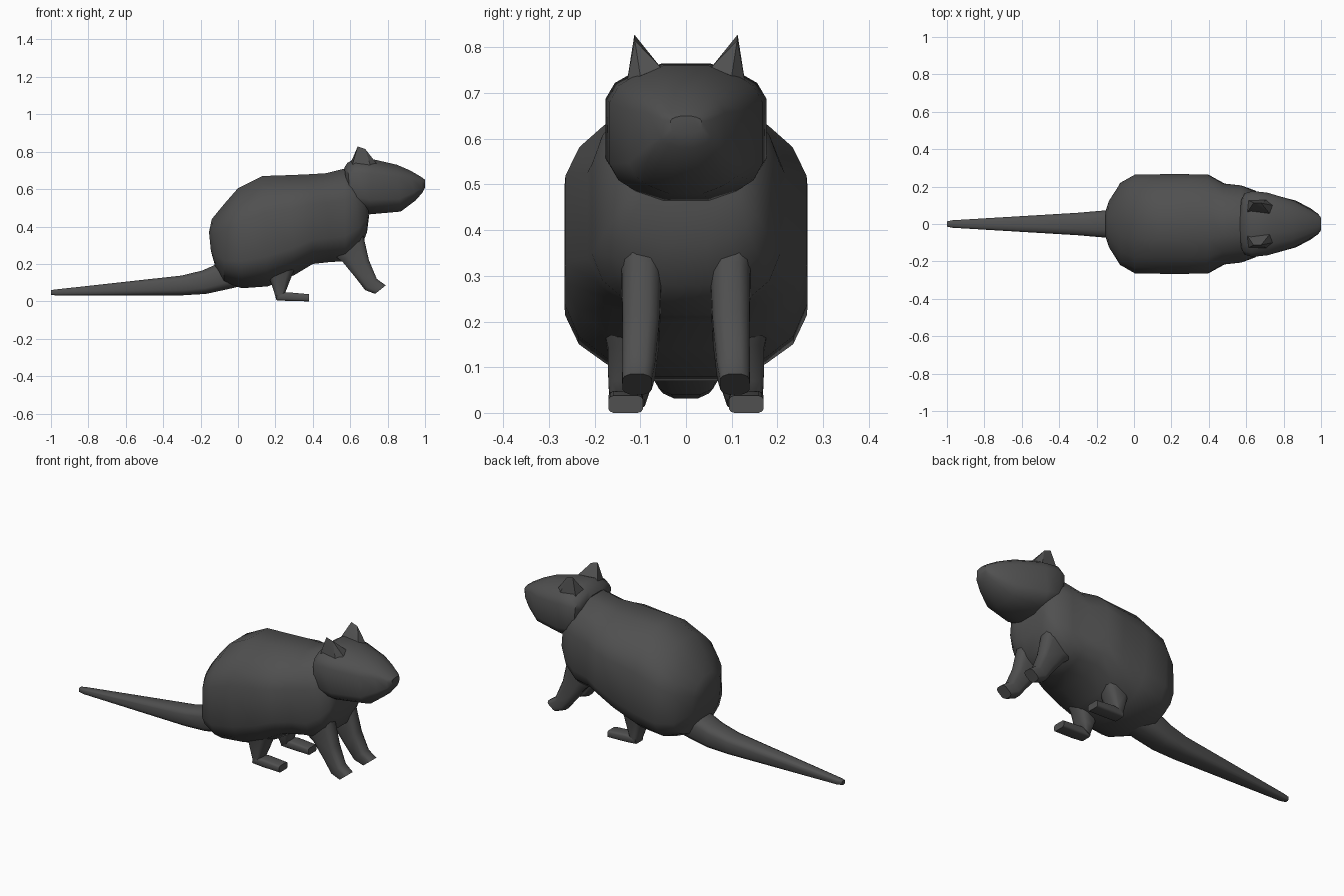
import bpy, bmesh, math

grey = bpy.data.materials.new("dark grey fur")
grey.diffuse_color = (0.08, 0.08, 0.08, 1)


def section(top, low=None):
    """Full cross-section from its upper and lower right quadrants."""
    low = low or top
    return (top + [(-a, b) for a, b in reversed(top)] +
            [(-a, -b) for a, b in low] + [(a, -b) for a, b in reversed(low)])


LOW = [(1, .46), (.885, .70), (.66, .86), (.3, 1)]
BODY = section([(1, .33), (.885, .59), (.68, .79), (.3, 1)], LOW)
HEAD = section(LOW)
LIMB = section([(1, .5), (.84, .80), (.45, 1)])
FOOT = section([(1, .55), (.9, .85), (.7, 1)])


def finish(bm, name, angle=38):
    bmesh.ops.recalc_face_normals(bm, faces=bm.faces[:])
    me = bpy.data.meshes.new(name)
    bm.to_mesh(me)
    bm.free()
    me.materials.append(grey)
    ob = bpy.data.objects.new(name, me)
    bpy.context.collection.objects.link(ob)
    bpy.ops.object.select_all(action='DESELECT')
    ob.select_set(True)
    bpy.context.view_layer.objects.active = ob
    bpy.ops.object.shade_smooth_by_angle(angle=math.radians(angle))
    return ob


def loft(name, rings, shape=LIMB, side=1):
    """Each ring: lower point (x, z), upper point (x, z), centre y, half width."""
    bm = bmesh.new()
    loops = []
    for xb, zb, xt, zt, yc, hw in rings:
        cx, cz, dx, dz = (xb + xt) / 2, (zb + zt) / 2, (xt - xb) / 2, (zt - zb) / 2
        loops.append([bm.verts.new((cx + v * dx, side * (yc + u * hw), cz + v * dz))
                      for u, v in shape])
    n = len(shape)
    for a, b in zip(loops, loops[1:]):
        for i in range(n):
            j = (i + 1) % n
            bm.faces.new((a[i], a[j], b[j], b[i]))
    bm.faces.new(loops[0])
    bm.faces.new(loops[-1])
    return finish(bm, name)


# body, rump to chest
loft("body", [
    (-.145, .27, -.155, .37, 0, .07),
    (-.12, .18, -.14, .44, 0, .125),
    (-.075, .105, -.07, .525, 0, .22),
    (.02, .07, 0, .605, 0, .265),
    (.16, .08, .13, .67, 0, .266),
    (.30, .14, .28, .675, 0, .266),
    (.40, .20, .39, .68, 0, .264),
    (.49, .21, .47, .685, 0, .216),
    (.575, .215, .57, .71, 0, .206),
    (.655, .28, .62, .69, 0, .18),
    (.69, .37, .67, .62, 0, .15),
    (.70, .45, .69, .58, 0, .11)], BODY)

# head, neck rim to nose
loft("head", [
    (.592, .545, .568, .715, 0, .13),
    (.603, .515, .585, .74, 0, .163),
    (.645, .480, .625, .765, 0, .176),
    (.70, .465, .72, .76, 0, .167),
    (.87, .48, .85, .73, 0, .125),
    (.95, .54, .92, .70, 0, .085),
    (.985, .58, .98, .665, 0, .055),
    (1.0, .61, 1.0, .65, 0, .034)], HEAD)

# tail
loft("tail", [
    (-1.0, .035, -1.0, .060, 0, .014),
    (-.97, .031, -.97, .064, 0, .02),
    (-.30, .032, -.30, .138, 0, .060),
    (-.17, .040, -.19, .165, 0, .070),
    (-.05, .066, -.10, .205, 0, .078),
    (.05, .09, .02, .24, 0, .078)])

for s, label in ((1, "left"), (-1, "right")):
    # front leg with paw
    loft("front_leg_" + label, [
        (.47, .28, .65, .42, .097, .05),
        (.56, .21, .675, .33, .097, .043),
        (.63, .125, .70, .22, .099, .040),
        (.68, .06, .742, .12, .104, .036),
        (.733, .04, .79, .085, .107, .032)], LIMB, s)
    # hind leg
    loft("hind_leg_" + label, [
        (.11, .20, .34, .24, .12, .07),
        (.165, .13, .293, .15, .116, .055),
        (.19, .06, .262, .07, .122, .048),
        (.205, .008, .248, .035, .128, .038)], LIMB, s)
    # hind foot
    loft("hind_foot_" + label, [
        (.205, .006, .21, .042, .130, .036),
        (.27, .002, .27, .048, .132, .038),
        (.38, 0, .38, .038, .132, .038)], FOOT, s)
    # pointed ear
    bm = bmesh.new()
    for x, y, z in [(.60, .055, .735), (.725, .055, .756), (.74, .10, .738),
                    (.60, .132, .69), (.71, .130, .72),
                    (.64, .113, .828), (.68, .112, .815)]:
        bm.verts.new((x, s * y, z))
    bmesh.ops.convex_hull(bm, input=bm.verts[:])
    finish(bm, "ear_" + label, 30)
